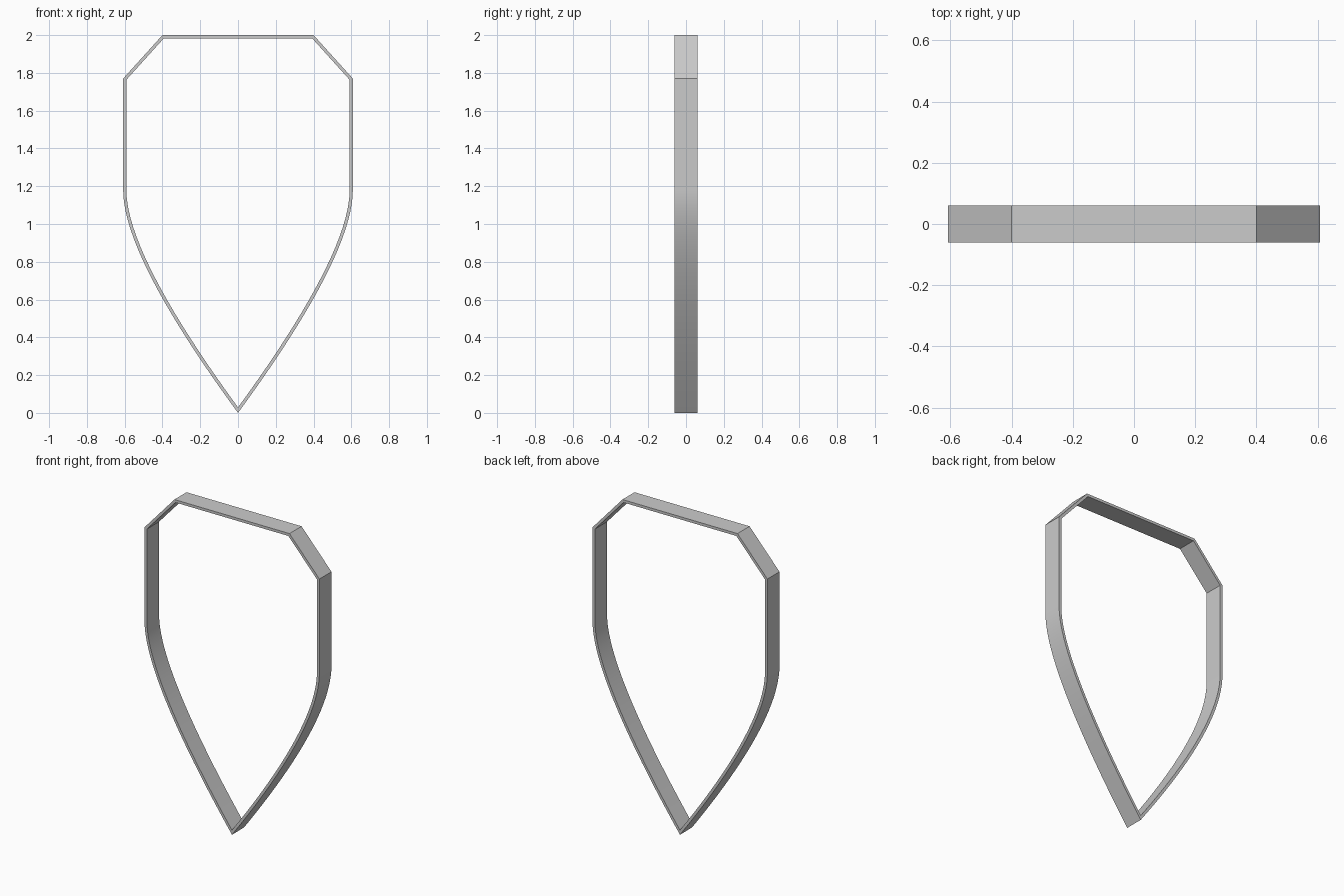
import bpy, bmesh, math
from mathutils import Vector

if "Cube" in bpy.data.objects:
    bpy.data.objects.remove(bpy.data.objects["Cube"])

DEPTH = 0.06   # half depth along y
WALL = 0.017   # rim thickness
SEGS = 20      # segments in each curved lower side

# Right half of the outer outline: curved lower side, straight side, cut corner
ctrl, end = Vector((0.608, 0.83)), Vector((0.608, 1.18))
right = []
for i in range(SEGS + 1):
    t = i / SEGS
    right.append(ctrl * (2 * t * (1 - t)) + end * (t * t))
right += [Vector((0.608, 1.77)), Vector((0.40, 2.0))]
outer = right + [Vector((-p.x, p.y)) for p in reversed(right[1:])]


def inset(points, d):
    """Mitred inward offset of a closed counter-clockwise outline."""
    result = []
    n = len(points)
    for i, p in enumerate(points):
        a = (p - points[i - 1]).normalized()
        b = (points[(i + 1) % n] - p).normalized()
        na, nb = Vector((-a.y, a.x)), Vector((-b.y, b.x))
        m = (na + nb).normalized()
        result.append(p + m * (d / m.dot(na)))
    return result


inner = inset(outer, WALL)

# Shield rim: four loops joined into a hollow band
bm = bmesh.new()
loops = []
for pts, y in ((outer, -DEPTH), (inner, -DEPTH), (inner, DEPTH), (outer, DEPTH)):
    loops.append([bm.verts.new((p.x, y, p.y)) for p in pts])
n = len(outer)
for k in range(4):
    a, b = loops[k], loops[(k + 1) % 4]
    for i in range(n):
        j = (i + 1) % n
        bm.faces.new((a[i], a[j], b[j], b[i]))
bmesh.ops.recalc_face_normals(bm, faces=bm.faces)
mesh = bpy.data.meshes.new("shield_rim")
bm.to_mesh(mesh)
bm.free()

rim = bpy.data.objects.new("shield_rim", mesh)
bpy.context.collection.objects.link(rim)
mat = bpy.data.materials.new("light grey metal")
mat.diffuse_color = (0.6, 0.6, 0.6, 1)
mat.use_nodes = True
mat.node_tree.nodes["Principled BSDF"].inputs["Base Color"].default_value = mat.diffuse_color
mesh.materials.append(mat)

# Smooth the curved sides, keep the corners sharp
bpy.context.view_layer.objects.active = rim
rim.select_set(True)
bpy.ops.object.shade_smooth_by_angle(angle=math.radians(30))
